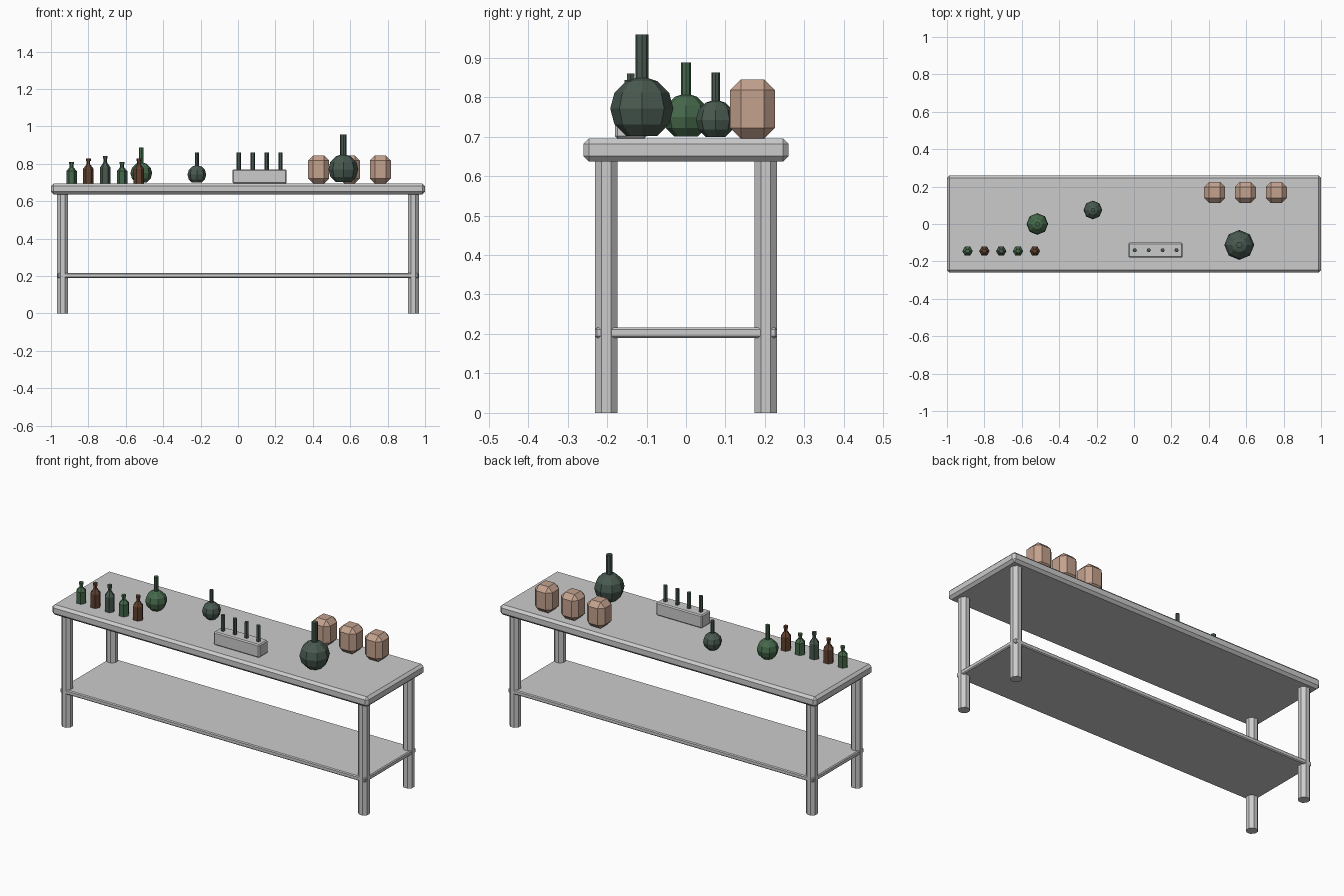
import bpy, bmesh, math
from mathutils import Matrix

if "Cube" in bpy.data.objects:
    bpy.data.objects.remove(bpy.data.objects["Cube"])

TOP = 0.695  # height of the table surface


def material(name, rgb):
    m = bpy.data.materials.new(name)
    m.diffuse_color = (*rgb, 1)
    m.use_nodes = True
    m.node_tree.nodes["Principled BSDF"].inputs["Base Color"].default_value = m.diffuse_color
    return m


GREEN = material("green_glass", (0.06, 0.14, 0.07))
DARK = material("dark_glass", (0.065, 0.10, 0.08))
BROWN = material("brown_glass", (0.12, 0.055, 0.03))
CLAY = material("clay", (0.55, 0.36, 0.27))


def finish(name, bm, mat=None):
    bmesh.ops.recalc_face_normals(bm, faces=bm.faces)
    me = bpy.data.meshes.new(name)
    bm.to_mesh(me)
    bm.free()
    ob = bpy.data.objects.new(name, me)
    bpy.context.collection.objects.link(ob)
    if mat:
        me.materials.append(mat)
    return ob


def box(name, x, y, z, bevel, mat=None):
    """Box from (min, max) ranges with a one-segment chamfer."""
    bm = bmesh.new()
    size = [b - a for a, b in (x, y, z)]
    mid = [(a + b) / 2 for a, b in (x, y, z)]
    bmesh.ops.create_cube(bm, size=1, matrix=Matrix.Translation(mid) @ Matrix.Diagonal((*size, 1)))
    bmesh.ops.bevel(bm, geom=bm.edges[:], offset=bevel, segments=1, affect='EDGES', profile=0.5)
    return finish(name, bm, mat)


def lathe(name, x, y, profile, sides, mat=None, turn=0.0):
    """Closed faceted solid from (radius, z) rings."""
    bm = bmesh.new()
    rings = [[bm.verts.new((x + r * math.cos(turn + math.tau * i / sides),
                            y + r * math.sin(turn + math.tau * i / sides), z))
              for i in range(sides)] for r, z in profile]
    for a, b in zip(rings, rings[1:]):
        for i in range(sides):
            j = (i + 1) % sides
            bm.faces.new((a[i], a[j], b[j], b[i]))
    bm.faces.new(rings[0][::-1])
    bm.faces.new(rings[-1])
    return finish(name, bm, mat)


# Table
box("table_top", (-1, 1), (-0.26, 0.26), (0.637, TOP), 0.014)
box("lower_shelf", (-0.965, 0.965), (-0.23, 0.23), (0.19, 0.216), 0.005)
for sx, side in ((-1, "left"), (1, "right")):
    for sy, end in ((-1, "front"), (1, "back")):
        lathe(f"{end}_{side}_leg", sx * 0.938, sy * 0.202,
              [(0.031, 0), (0.031, 0.645)], 8, turn=math.pi / 8)

# Row of small bottles
for i, (h, mat) in enumerate([(0.115, GREEN), (0.135, BROWN), (0.148, DARK),
                              (0.115, GREEN), (0.135, BROWN)]):
    lathe(f"small_bottle_{i + 1}", -0.89 + 0.09 * i, -0.145,
          [(0.028, TOP), (0.028, TOP + 0.58 * h), (0.010, TOP + 0.76 * h),
           (0.010, TOP + 0.9 * h), (0.013, TOP + 0.9 * h), (0.013, TOP + h)], 6, mat)

# Round flasks: faceted ball with a straight neck
for name, x, y, r, neck, top, mat in [
        ("green_flask", -0.517, 0.0, 0.058, 0.0125, 0.887, GREEN),
        ("small_dark_flask", -0.22, 0.075, 0.05, 0.0105, 0.862, DARK),
        ("large_dark_flask", 0.563, -0.112, 0.08, 0.0165, 0.958, DARK)]:
    zc = TOP + r * 0.95
    ball = [(r * math.cos(math.radians(a)), zc + r * math.sin(math.radians(a)))
            for a in (-60, -30, 0, 30, 60)]
    lathe(name, x, y, ball + [(neck, zc + r * 0.96), (neck, top)], 8, mat)

# Tube rack with four tubes
box("tube_rack", (-0.03, 0.26), (-0.18, -0.10), (TOP, 0.77), 0.006)
for i in range(4):
    lathe(f"test_tube_{i + 1}", 0.004 + 0.0745 * i, -0.14,
          [(0.0115, 0.75), (0.0115, 0.86)], 6, DARK)

# Chamfered clay jars
for i in range(3):
    x = 0.431 + 0.165 * i
    box(f"clay_jar_{i + 1}", (x - 0.056, x + 0.056), (0.112, 0.225), (TOP, 0.845), 0.027, CLAY)
